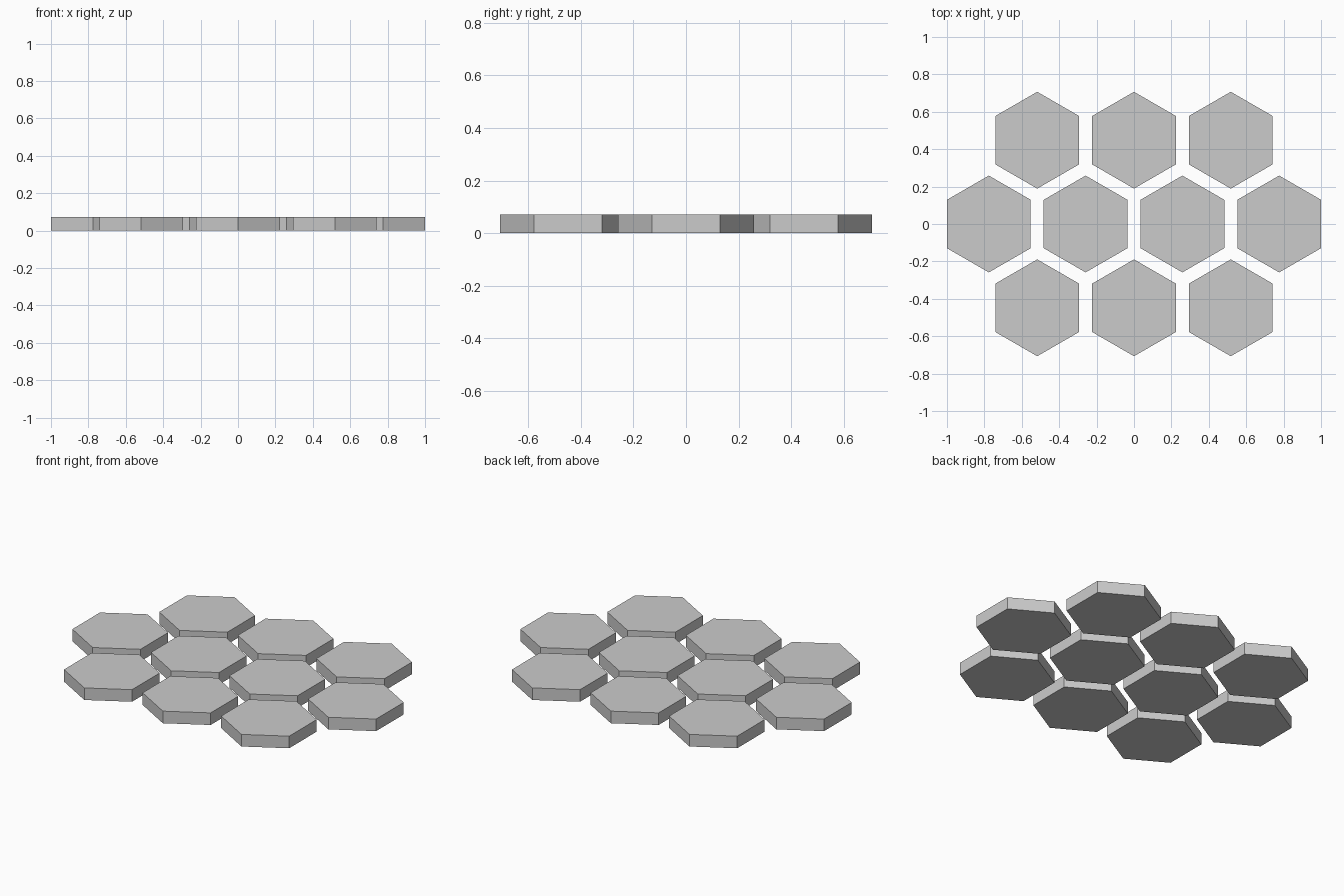
import bpy, math

if "Cube" in bpy.data.objects:
    bpy.data.objects.remove(bpy.data.objects["Cube"])

RADIUS = 0.2587          # centre to corner
PITCH = 2 * RADIUS       # spacing of tiles along a row
ROW = PITCH * math.sqrt(3) / 2
HEIGHT = 0.072


def hex_tile(name, x, y):
    # six-sided prism with corners pointing along y
    bpy.ops.mesh.primitive_cylinder_add(vertices=6, radius=RADIUS, depth=HEIGHT,
                                        location=(x, y, HEIGHT / 2))
    bpy.context.object.name = name


# Staggered rows of tiles: front, middle, back
for row_name, count, row in (("front", 3, -1), ("middle", 4, 0), ("back", 3, 1)):
    for i in range(count):
        hex_tile(f"{row_name}_hex_tile_{i + 1}", (i - (count - 1) / 2) * PITCH, row * ROW)
